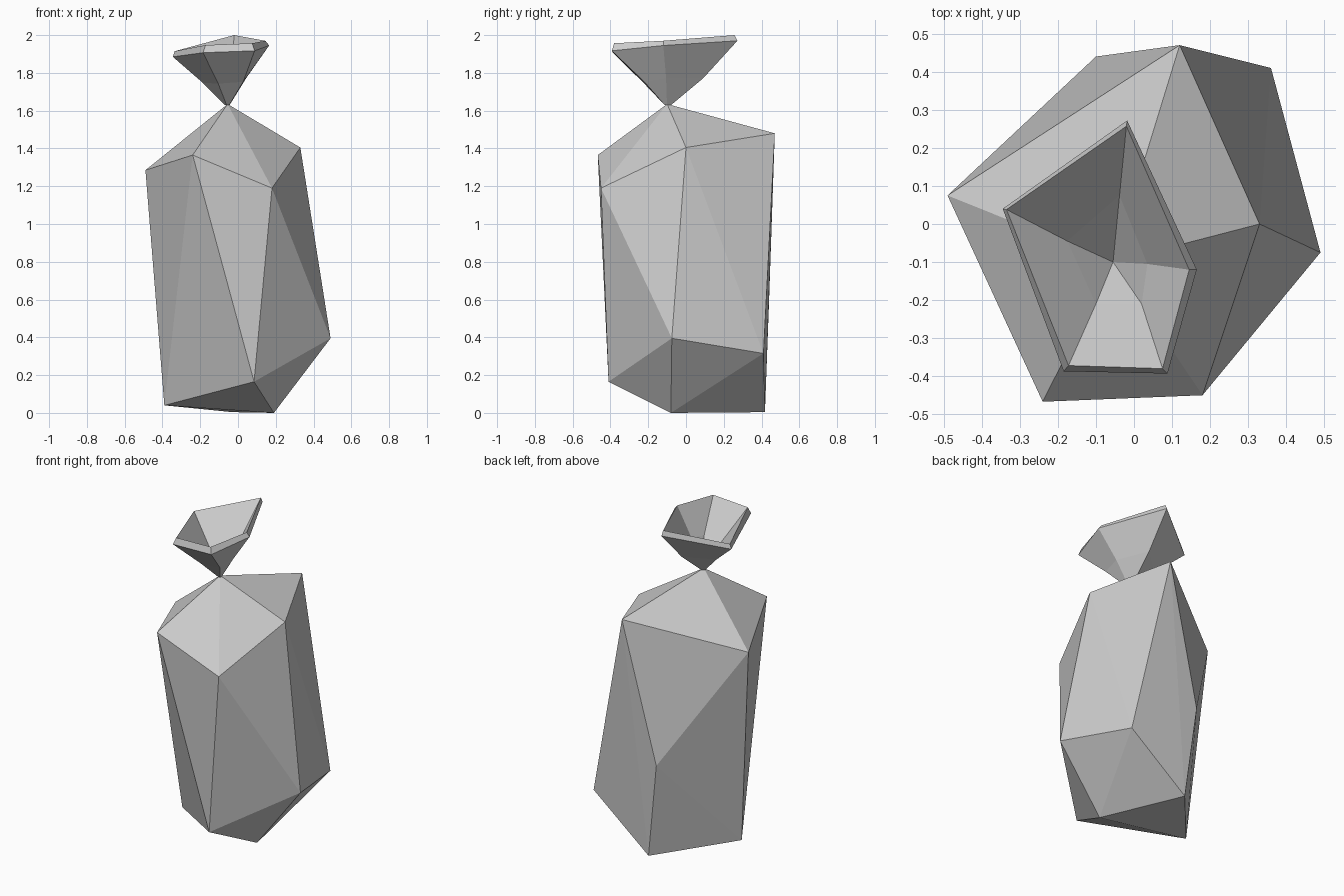
import bpy, bmesh
from mathutils import Vector

if "Cube" in bpy.data.objects:
    bpy.data.objects.remove(bpy.data.objects["Cube"])


def make_object(name, bm):
    bmesh.ops.recalc_face_normals(bm, faces=bm.faces)
    mesh = bpy.data.meshes.new(name)
    bm.to_mesh(mesh)
    bm.free()
    obj = bpy.data.objects.new(name, mesh)
    bpy.context.collection.objects.link(obj)
    return obj


# Sack body: faceted convex lump, tied to a point at the neck
shoulder = [(-.49, .075, 1.285), (-.24, -.467, 1.365), (.18, -.45, 1.19),
            (.33, 0, 1.405), (.12, .47, 1.48)]
lower = [(-.39, 0, .04), (.085, -.41, .165), (.49, -.075, .395),
         (.36, .41, .315), (-.1, .44, .6)]
base = [(.19, -.08, 0), (-.03, .418, .004)]
neck = Vector((-.055, -.1, 1.635))

bm = bmesh.new()
for p in shoulder + lower + base + [neck]:
    bm.verts.new(p)
hull = bmesh.ops.convex_hull(bm, input=bm.verts)
loose = list({v for v in hull["geom_interior"] if isinstance(v, bmesh.types.BMVert)})
bmesh.ops.delete(bm, geom=loose, context='VERTS')
make_object("sack_body", bm)

# Flared open mouth: five-sided rings, up the outside and down the inside
rim_out = [(-.345, .04, 1.885), (-.185, -.387, 1.907), (.088, -.393, 1.917),
           (.165, -.12, 1.945), (-.018, .272, 1.97)]
rim_in = [(-.335, .038, 1.915), (-.172, -.372, 1.947), (.075, -.38, 1.957),
          (.145, -.12, 1.97), (-.02, .257, 2.0)]
mid_in = [(-.175, -.045, 1.775), (-.1, -.21, 1.77), (.02, -.21, 1.78),
          (.035, -.105, 1.80), (-.038, .075, 1.80)]


def around_neck(ring, scale, dz):
    return [(neck.x + (x - neck.x) * scale, neck.y + (y - neck.y) * scale, z + dz)
            for x, y, z in ring]


mid_out = around_neck(mid_in, 1.1, -.027)
neck_out = [(x, y, neck.z - .005) for x, y, z in around_neck(mid_in, .12, 0)]

bm = bmesh.new()
rings = [[bm.verts.new(p) for p in r] for r in (neck_out, mid_out, rim_out, rim_in, mid_in)]
for a, b in zip(rings, rings[1:]):
    for i in range(5):
        j = (i + 1) % 5
        bm.faces.new((a[i], a[j], b[j], b[i]))
tip = bm.verts.new((neck.x, neck.y, neck.z + .02))
for i in range(5):
    bm.faces.new((rings[-1][i], rings[-1][(i + 1) % 5], tip))
bm.faces.new(rings[0])
make_object("sack_mouth", bm)
